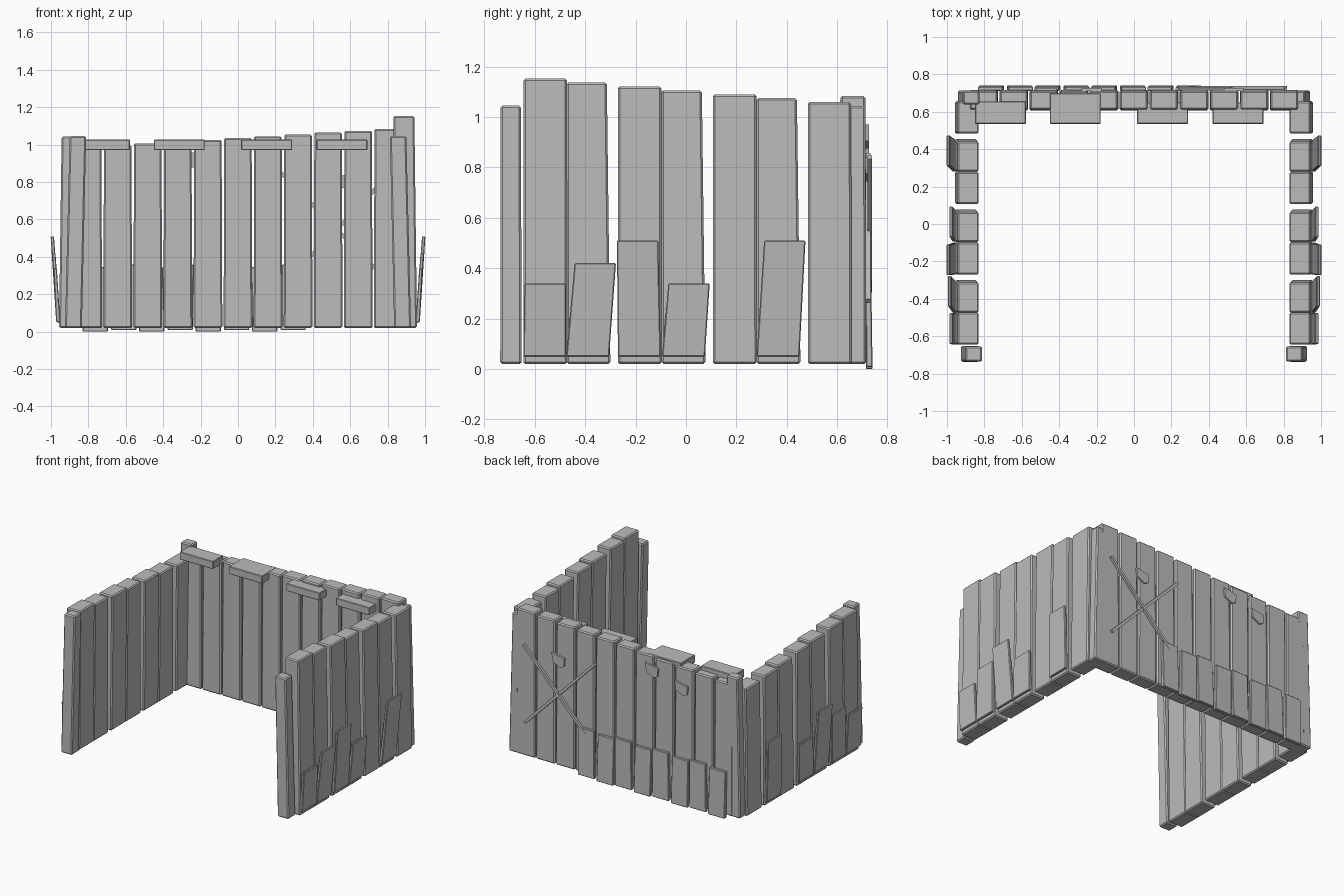
import bpy
import bmesh
from mathutils import Vector

if "Cube" in bpy.data.objects:
    bpy.data.objects.remove(bpy.data.objects["Cube"], do_unlink=True)

grey = bpy.data.materials.new("weathered_grey")
GREY = (0.5, 0.5, 0.5, 1)
grey.use_nodes = True
grey.diffuse_color = GREY
grey.node_tree.nodes["Principled BSDF"].inputs["Base Color"].default_value = GREY


def finish(name, bm, bevel):
    bmesh.ops.recalc_face_normals(bm, faces=bm.faces)
    mesh = bpy.data.meshes.new(name)
    bm.to_mesh(mesh)
    bm.free()
    mesh.materials.append(grey)
    obj = bpy.data.objects.new(name, mesh)
    bpy.context.scene.collection.objects.link(obj)
    if bevel:
        mod = obj.modifiers.new("worn_edges", "BEVEL")
        mod.width = bevel
        mod.segments = 1
    return obj


def board(name, xs, ys, zs, top_xs=None, top_ys=None, bevel=0.008):
    """Box whose top may be shifted or narrowed against its bottom."""
    bm = bmesh.new()
    bmesh.ops.create_cube(bm, size=2)
    for v in bm.verts:
        up = v.co.z > 0
        x = (top_xs or xs) if up else xs
        y = (top_ys or ys) if up else ys
        v.co = (x[v.co.x > 0], y[v.co.y > 0], zs[up])
    return finish(name, bm, bevel)


def plate(name, outline, y0, y1):
    """Flat outline in x and z, given thickness along y."""
    bm = bmesh.new()
    face = bm.faces.new([bm.verts.new((x, y0, z)) for x, z in outline])
    out = bmesh.ops.extrude_face_region(bm, geom=[face])
    moved = [g for g in out["geom"] if isinstance(g, bmesh.types.BMVert)]
    bmesh.ops.translate(bm, verts=moved, vec=(0, y1 - y0, 0))
    return finish(name, bm, 0)


def brace(name, a, b, y0, y1, width=0.02):
    a, b = Vector(a), Vector(b)
    d = (b - a).normalized()
    n = Vector((-d.y, d.x)) * width / 2
    plate(name, [a + n, b + n, b - n, a - n], y0, y1)


def span(side, inner, outer):
    return sorted((side * inner, side * outer))


# Side walls: paired upright planks, getting lower towards the back
plank_starts = [-0.645, -0.474, -0.27, -0.097, 0.107, 0.28, 0.483]
# Side patches: bottom start, sideways lean, top height
patches = [(-0.645, 0.004, 0.34), (-0.475, 0.033, 0.42), (-0.27, -0.004, 0.51),
           (-0.095, 0.025, 0.34), (0.28, 0.03, 0.51)]

for side, word, drop in ((1, "left", 0.0), (-1, "right", 0.11)):
    for i, y in enumerate(plank_starts):
        trim = 0.012 if i % 2 else 0.0
        board(f"{word}_wall_plank_{i + 1}", span(side, 0.84, 0.957),
              (y, y + 0.174), (0.02, 1.152 - 0.0155 * i - drop),
              span(side, 0.83, 0.943), (y, y + 0.172 - trim))
    for i, (y, lean, top) in enumerate(patches):
        shift = 0.09 * top
        board(f"{word}_wall_patch_{i + 1}", span(side, 0.95, 0.972),
              (y, y + 0.17), (0.05, top),
              span(side, 0.938 + shift, 0.956 + shift),
              (y + lean, y + lean + 0.164), 0.004)
    # Leaning front post and rear corner post
    board(f"{word}_front_post", span(side, 0.835, 0.925), (-0.737, -0.652),
          (0.02, 1.045), span(side, 0.812, 0.9), (-0.735, -0.655))
    board(f"{word}_rear_post", span(side, 0.86, 0.94), (0.64, 0.715),
          (0.02, 1.043), span(side, 0.825, 0.915), (0.64, 0.712))

# Back wall: upright planks rising towards one end
for i in range(-5, 6):
    x = i * 0.1607
    board(f"back_wall_plank_{i + 6}", (x - 0.077, x + 0.077), (0.607, 0.716),
          (0.02, 1.035 + 0.06 * x), (x - 0.074, x + 0.073), (0.612, 0.712))

# Row of short patch boards along the foot of the back wall
for i in range(8):
    x = -0.83 + 0.151 * i
    wobble = 0.008 if i % 2 else -0.005
    board(f"back_foot_patch_{i + 1}", (x, x + 0.135), (0.714, 0.74),
          (0.008 if i % 2 else 0.0, 0.35 + wobble),
          (x + wobble, x + 0.132 + wobble), (0.712, 0.735), 0.004)

# Crossed braces on the back
brace("rising_brace", (0.8, 0.27), (0.23, 0.85), 0.714, 0.731)
brace("falling_brace", (0.81, 0.84), (0.3, 0.31), 0.72, 0.737)

# Broken splinters on the back
for i, (x, z) in enumerate(((0.53, 0.79), (-0.23, 0.92), (-0.47, 0.85))):
    shape = [(0.055, 0.05), (-0.05, 0.03), (-0.045, -0.03), (-0.015, -0.045), (0.045, -0.015)]
    plate(f"back_splinter_{i + 1}", [(x + a, z + b) for a, b in shape], 0.71, 0.726)

# Blocks along the inside top of the back wall
for i, (x, rear) in enumerate(((-0.85, 0.655), (-0.45, 0.7), (0.017, 0.65), (0.42, 0.65))):
    board(f"top_block_{i + 1}", (x, x + 0.272), (0.535, rear), (0.97, 1.027), bevel=0.004)
